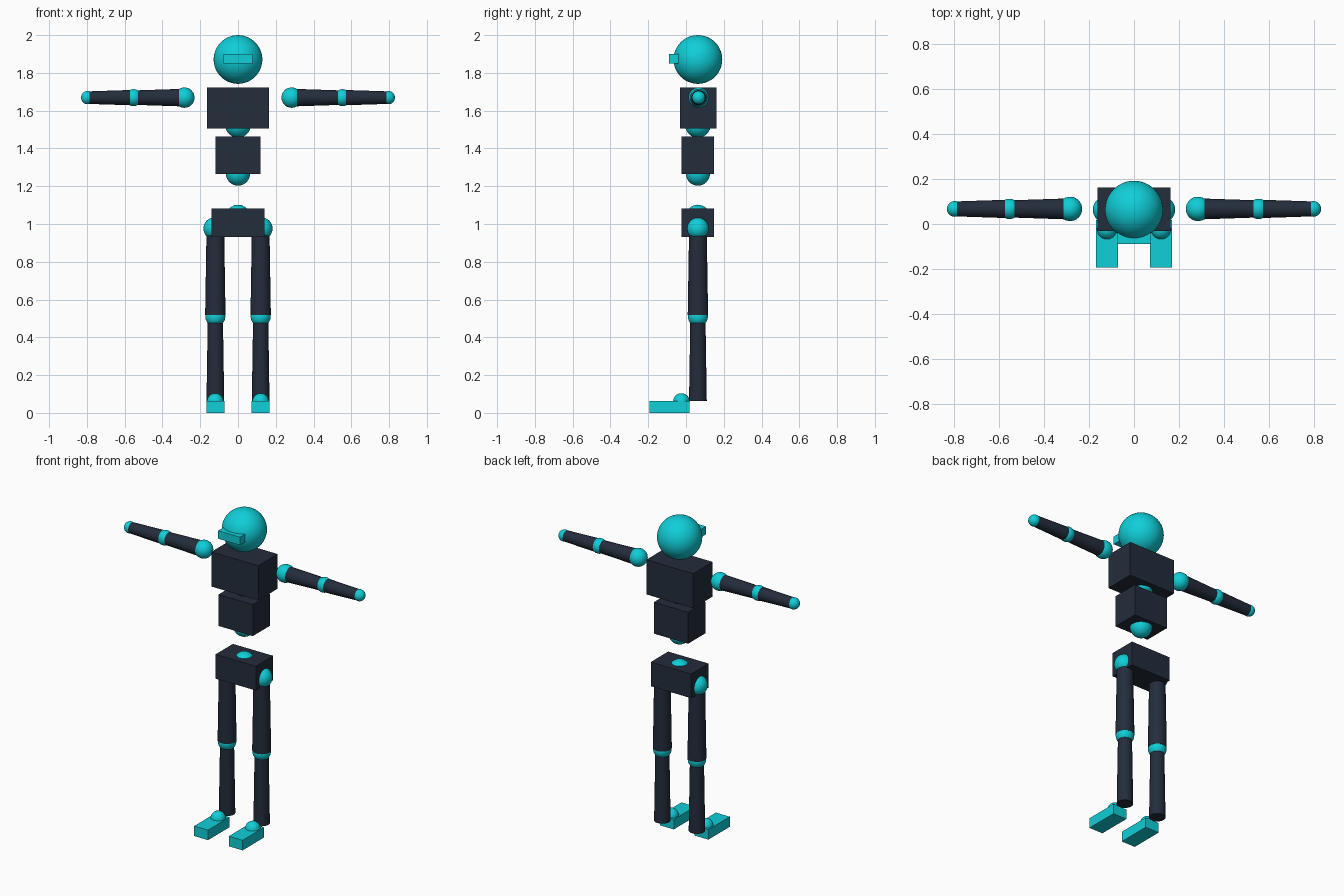
import bpy, bmesh, math
from mathutils import Matrix, Vector

if "Cube" in bpy.data.objects:
    bpy.data.objects.remove(bpy.data.objects["Cube"])


def material(name, rgb):
    m = bpy.data.materials.new(name)
    m.diffuse_color = (*rgb, 1)
    m.use_nodes = True
    m.node_tree.nodes["Principled BSDF"].inputs["Base Color"].default_value = m.diffuse_color
    return m


CYAN = material("cyan", (0.005, 0.62, 0.69))
DARK = material("dark slate", (0.017, 0.026, 0.045))


def finish(name, bm, mat):
    me = bpy.data.meshes.new(name)
    bm.to_mesh(me)
    bm.free()
    me.materials.append(mat)
    me.shade_smooth()
    me.set_sharp_from_angle(angle=math.radians(35))
    ob = bpy.data.objects.new(name, me)
    bpy.context.collection.objects.link(ob)


def box(name, x, y, z, mat):
    """Box from (min, max) ranges on each axis."""
    bm = bmesh.new()
    size = [r[1] - r[0] for r in (x, y, z)]
    mid = [(r[0] + r[1]) / 2 for r in (x, y, z)]
    bmesh.ops.create_cube(bm, size=1, matrix=Matrix.Translation(mid) @ Matrix.Diagonal((*size, 1)))
    finish(name, bm, mat)


def ball(name, centre, r, seg=32):
    bm = bmesh.new()
    bmesh.ops.create_uvsphere(bm, u_segments=seg, v_segments=seg // 2, radius=r,
                              matrix=Matrix.Translation(centre))
    finish(name, bm, CYAN)


def limb(name, a, b, ra, rb):
    """Tapered cylinder from a to b."""
    a, b = Vector(a), Vector(b)
    d = b - a
    bm = bmesh.new()
    bmesh.ops.create_cone(bm, cap_ends=True, segments=32, radius1=ra, radius2=rb, depth=d.length,
                          matrix=Matrix.Translation((a + b) / 2) @ d.to_track_quat('Z', 'Y').to_matrix().to_4x4())
    finish(name, bm, DARK)


Y = 0.063   # depth of the body axis

# head and visor
ball("head", (0, Y, 1.871), 0.129, 48)
box("visor", (-0.076, 0.076), (-0.089, -0.035), (1.85, 1.9), CYAN)

# torso blocks
box("chest", (-0.163, 0.163), (-0.032, 0.161), (1.505, 1.722), DARK)
box("abdomen", (-0.119, 0.119), (-0.023, 0.149), (1.266, 1.463), DARK)
box("pelvis", (-0.14, 0.14), (-0.023, 0.149), (0.93, 1.082), DARK)

# spine joints
ball("upper_spine_joint", (0, Y, 1.525), 0.068)
ball("lower_spine_joint", (0, Y, 1.267), 0.064)
ball("pelvis_joint", (0, Y, 1.038), 0.064)

for side, s in (("left", 1), ("right", -1)):
    # arm
    az, ay = 1.669, 0.067
    ball(side + "_shoulder", (s * 0.284, ay, az), 0.054)
    limb(side + "_upper_arm", (s * 0.312, ay, az), (s * 0.55, ay, az), 0.046, 0.038)
    ball(side + "_elbow", (s * 0.553, ay, az), 0.045)
    limb(side + "_forearm", (s * 0.555, ay, az), (s * 0.796, ay, az), 0.041, 0.033)
    ball(side + "_hand", (s * 0.796, ay, az), 0.035)
    # leg
    lx = s * 0.12
    ball(side + "_hip", (s * 0.124, Y, 0.976), 0.059)
    limb(side + "_thigh", (lx, Y, 0.517), (lx, Y, 0.95), 0.054, 0.047)
    ball(side + "_knee", (lx, Y, 0.51), 0.053)
    limb(side + "_shin", (lx, Y, 0.062), (lx, Y, 0.51), 0.047, 0.04)
    ball(side + "_ankle", (lx, -0.024, 0.06), 0.044)
    box(side + "_foot", (lx - 0.048, lx + 0.048), (-0.194, 0.018), (0, 0.063), CYAN)
